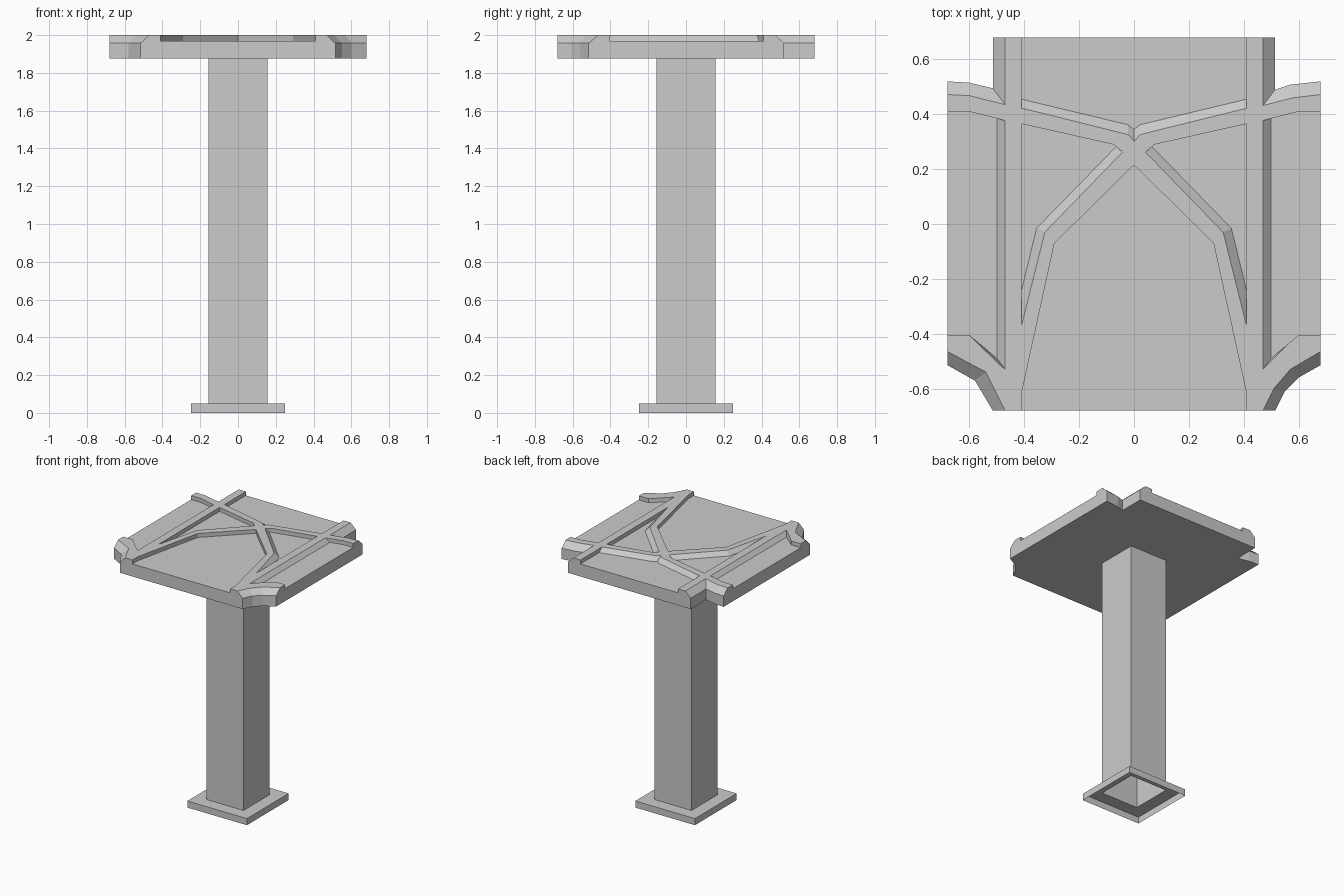
import bpy, bmesh

if "Cube" in bpy.data.objects:
    bpy.data.objects.remove(bpy.data.objects["Cube"])


def loft(bm, rings, cap_ends=True):
    """Skin a list of closed rings [(points_2d, z), ...]."""
    loops = [[bm.verts.new((x, y, z)) for x, y in pts] for pts, z in rings]
    n = len(loops[0])
    for a, b in zip(loops, loops[1:]):
        for i in range(n):
            j = (i + 1) % n
            bm.faces.new((a[i], a[j], b[j], b[i]))
    if cap_ends:
        bm.faces.new(loops[0][::-1])
        bm.faces.new(loops[-1])


def finish(bm, name, recalc=True):
    if recalc:
        bmesh.ops.recalc_face_normals(bm, faces=bm.faces)
    mesh = bpy.data.meshes.new(name)
    bm.to_mesh(mesh)
    bm.free()
    ob = bpy.data.objects.new(name, mesh)
    bpy.context.collection.objects.link(ob)
    return ob


def square(h):
    return [(-h, -h), (h, -h), (h, h), (-h, h)]


def flip(pts):
    return [(-x, y) for x, y in reversed(pts)]


# Pedestal: foot plate and hollow column, open underneath
bm = bmesh.new()
loft(bm, [(square(0.25), 0), (square(0.25), 0.05),
          (square(0.155), 0.05), (square(0.155), 1.875)], cap_ends=False)
finish(bm, "pedestal", recalc=False)

# Slab: notched outline, with chamfer only along the corner notches
E = 0.68
outer = [(0.515, -E), (0.55, -0.61), (0.60, -0.56), (E, -0.515),
         (E, 0.52), (0.57, 0.508), (0.515, 0.49), (0.515, E)]
inner = [(0.47, -E), (0.51, -0.60), (0.57, -0.53), (E, -0.465),
         (E, 0.472), (0.58, 0.46), (0.47, 0.432), (0.47, E)]
outer_l = [(-0.515, E), (-0.515, 0.495), (-0.60, 0.515), (-E, 0.52),
           (-E, -0.515), (-0.58, -0.571), (-0.515, -E)]
inner_l = [(-0.47, E), (-0.47, 0.435), (-0.60, 0.468), (-E, 0.472),
           (-E, -0.465), (-0.54, -0.54), (-0.47, -E)]
bm = bmesh.new()
loft(bm, [(outer + outer_l, 1.875), (outer + outer_l, 1.957), (inner + inner_l, 2.0)])
slab = finish(bm, "relief_slab")

# Sunken panels between the ribs: floor loop and rim loop
FLOOR, RIM, ABOVE = 1.97, 2.0, 2.012
side_g = [(0.50, -0.49), (0.60, -0.405), (0.75, -0.405),
          (0.75, 0.41), (0.60, 0.41), (0.50, 0.385)]
side_t = [(0.47, -0.53)] + side_g[1:-1] + [(0.47, 0.377)]
tri_g = [(0.41, 0.365), (0.075, 0.29), (0.065, 0.282), (0.355, -0.015), (0.41, -0.24)]
tri_t = tri_g[:2] + [(0.042, 0.262), (0.325, -0.03), (0.41, -0.37)]
back_g = [(0.41, 0.75), (0.41, 0.455), (0.022, 0.362), (0, 0.345)]
back_t = [(0.41, 0.75), (0.41, 0.422), (0.022, 0.326), (0, 0.302)]
front = [(0.41, -0.75), (0.41, -0.617), (0.29, -0.07), (0, 0.215)]
panels = [(side_g, side_t), (flip(side_g), flip(side_t)),
          (tri_g, tri_t), (flip(tri_g), flip(tri_t)),
          (back_g + flip(back_g)[1:], back_t + flip(back_t)[1:]),
          (front + flip(front)[1:],) * 2]
bm = bmesh.new()
k = (ABOVE - FLOOR) / (RIM - FLOOR)
for g, t in panels:
    top = [(a + (c - a) * k, b + (d - b) * k) for (a, b), (c, d) in zip(g, t)]
    loft(bm, [(g, FLOOR), (top, ABOVE)])
cutter = finish(bm, "panel_cutter")
cutter.hide_render = True

# Carve the panels
mod = slab.modifiers.new("panels", 'BOOLEAN')
mod.operation = 'DIFFERENCE'
mod.solver = 'EXACT'
mod.object = cutter
bpy.context.view_layer.objects.active = slab
slab.select_set(True)
bpy.ops.object.modifier_apply(modifier=mod.name)
bpy.data.objects.remove(cutter)
